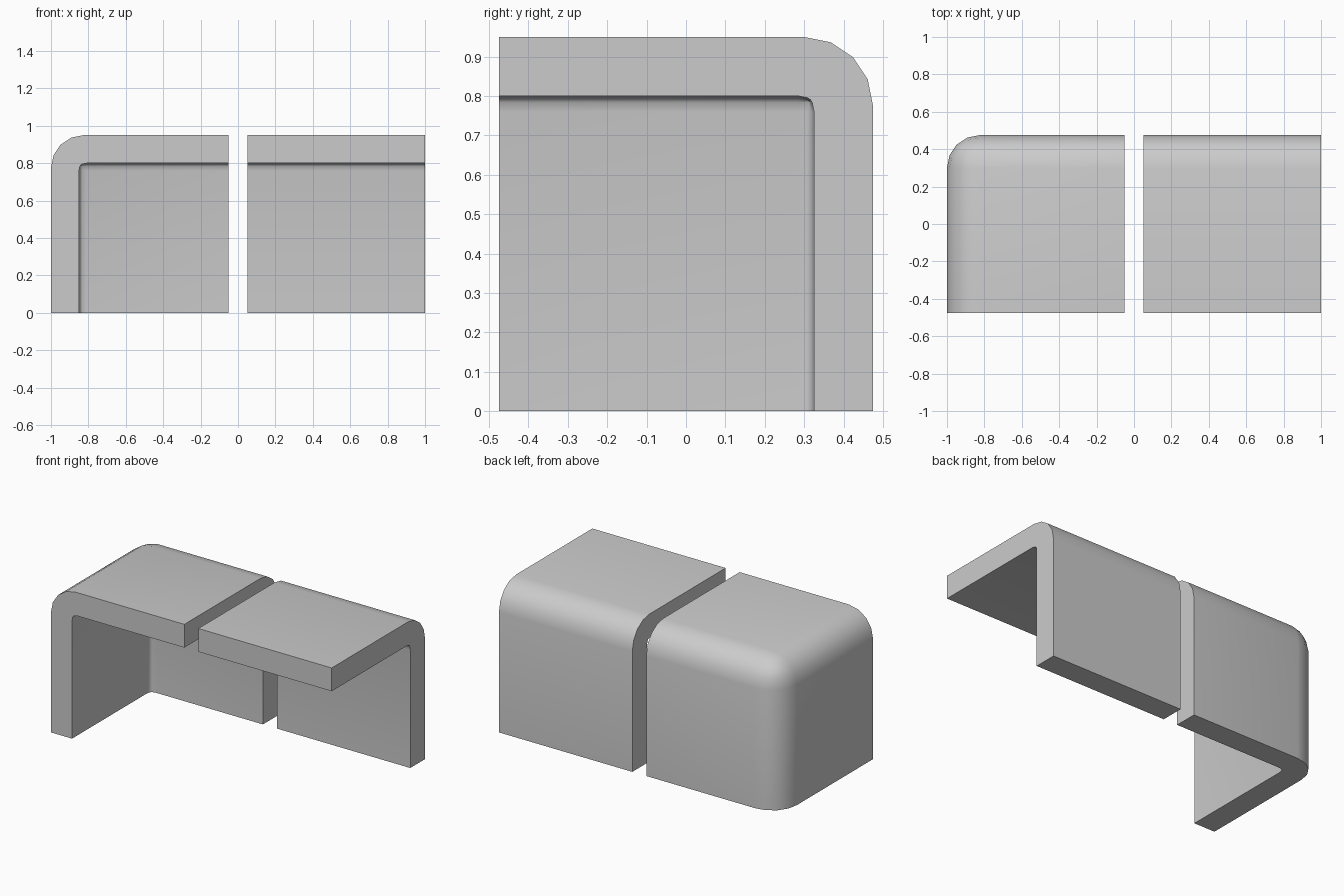
import bpy, bmesh, math
from mathutils import Vector

if "Cube" in bpy.data.objects:
    bpy.data.objects.remove(bpy.data.objects["Cube"])

SIZE, WALL, RADIUS = 0.95, 0.15, 0.175


def rounded_shell(name, x_centre, kept_sides):
    # Keep only the wanted sides of a cube as open panels
    bm = bmesh.new()
    bmesh.ops.create_cube(bm, size=SIZE)
    bmesh.ops.translate(bm, verts=bm.verts, vec=(x_centre, 0, SIZE / 2))
    bm.normal_update()
    drop = [f for f in bm.faces
            if not any(f.normal.dot(Vector(s)) > 0.9 for s in kept_sides)]
    bmesh.ops.delete(bm, geom=drop, context='FACES')
    mesh = bpy.data.meshes.new(name)
    bm.to_mesh(mesh)
    bm.free()
    obj = bpy.data.objects.new(name, mesh)
    bpy.context.collection.objects.link(obj)

    # Round the folds, then thicken inwards
    bevel = obj.modifiers.new("round", 'BEVEL')
    bevel.width, bevel.segments = RADIUS, 4
    bevel.limit_method = 'ANGLE'
    solid = obj.modifiers.new("thickness", 'SOLIDIFY')
    solid.thickness, solid.offset = WALL, -1
    solid.use_even_offset = True

    bpy.ops.object.select_all(action='DESELECT')
    obj.select_set(True)
    bpy.context.view_layer.objects.active = obj
    for mod in ("round", "thickness"):
        bpy.ops.object.modifier_apply(modifier=mod)
    bpy.ops.object.shade_smooth_by_angle(angle=math.radians(35))
    return obj


TOP, BACK, LEFT = (0, 0, 1), (0, 1, 0), (-1, 0, 0)

# Corner piece: roof, back wall and left wall
rounded_shell("corner_piece", -0.525, (TOP, BACK, LEFT))
# Straight piece: roof and back wall
rounded_shell("edge_piece", 0.525, (TOP, BACK))
